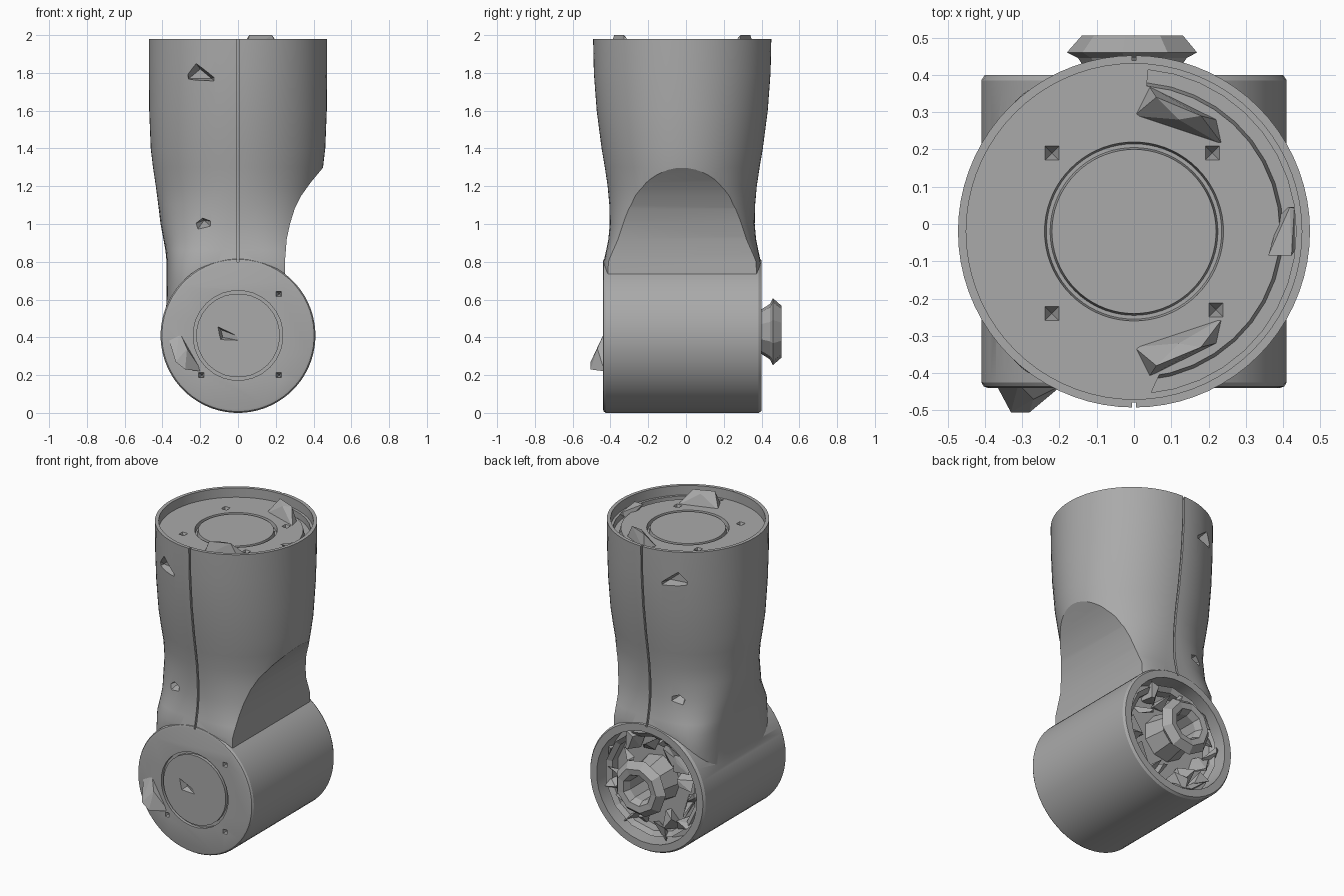
import bpy, bmesh, math, random
from mathutils import Vector

if "Cube" in bpy.data.objects:
    bpy.data.objects.remove(bpy.data.objects["Cube"])
random.seed(4)
AXLE_Z = 0.41
MID_Y = -0.02

grey = bpy.data.materials.new("plain grey")
grey.use_nodes = True
grey.diffuse_color = (0.4, 0.4, 0.4, 1)
grey.node_tree.nodes["Principled BSDF"].inputs["Base Color"].default_value = (0.4, 0.4, 0.4, 1)


def finish(name, bm):
    bmesh.ops.recalc_face_normals(bm, faces=bm.faces)
    mesh = bpy.data.meshes.new(name)
    bm.to_mesh(mesh)
    bm.free()
    mesh.materials.append(grey)
    obj = bpy.data.objects.new(name, mesh)
    bpy.context.collection.objects.link(obj)
    return obj


def loft(name, rings, closed=False):
    """Skin a list of equal-length point loops."""
    bm = bmesh.new()
    loops = [[bm.verts.new(p) for p in ring] for ring in rings]
    pairs = list(zip(loops, loops[1:]))
    if closed:
        pairs.append((loops[-1], loops[0]))
    else:
        bm.faces.new(loops[0])
        bm.faces.new(loops[-1])
    for a, b in pairs:
        for i in range(len(a)):
            j = (i + 1) % len(a)
            bm.faces.new((a[i], a[j], b[j], b[i]))
    return finish(name, bm)


def circle(r, y, sides, z):
    steps = [math.tau * (i + 0.5) / sides for i in range(sides)]
    return [(r * math.cos(t), y, z + r * math.sin(t)) for t in steps]


def revolve(name, profile, sides, closed=False, z=AXLE_Z):
    """Turn (radius, y) points around the axle."""
    return loft(name, [circle(r, y, sides, z) for r, y in profile], closed)


def oval(z, rx, ry, n, sides=72):
    pts = []
    for i in range(sides):
        c, s = math.cos(math.tau * i / sides), math.sin(math.tau * i / sides)
        pts.append((math.copysign(abs(c) ** (2 / n), c) * rx,
                    MID_Y + math.copysign(abs(s) ** (2 / n), s) * ry, z))
    return pts


def hull(name, points):
    bm = bmesh.new()
    for p in points:
        bm.verts.new(p)
    res = bmesh.ops.convex_hull(bm, input=bm.verts)
    loose = [v for v in bm.verts if not v.link_faces]
    bmesh.ops.delete(bm, geom=loose, context='VERTS')
    return finish(name, bm)


def shard(name, centre, size, count=7):
    """Angular broken lump filling a box."""
    c = Vector(centre)
    pts = []
    for _ in range(count):
        d = Vector([random.uniform(-1, 1) for _ in range(3)])
        d /= max(abs(v) for v in d)
        pts.append(c + Vector([a * b / 2 for a, b in zip(d, size)]))
    return hull(name, pts)


def boolean(target, tool, operation='DIFFERENCE'):
    mod = target.modifiers.new("bool", 'BOOLEAN')
    mod.object, mod.operation, mod.solver = tool, operation, 'EXACT'
    bpy.ops.object.select_all(action='DESELECT')
    bpy.context.view_layer.objects.active = target
    target.select_set(True)
    bpy.ops.object.modifier_apply(modifier=mod.name)
    bpy.data.objects.remove(tool)


# Upper sleeve: lofted sections from boxy neck to round mouth
sections = [(0.56, .38, .414, 4), (0.7, .378, .416, 4), (0.8, .378, .416, 3.8), (0.86, .384, .403, 3.2),
            (0.92, .395, .391, 2.7), (1.0, .41, .384, 2.4), (1.1, .422, .386, 2.1),
            (1.2, .435, .395, 2), (1.3, .45, .41, 2), (1.4, .462, .427, 2),
            (1.6, .47, .453, 2), (1.8, .472, .468, 2), (1.98, .472, .472, 2)]
mouth = [(1.98, .45), (1.92, .45), (1.92, .24), (1.895, .235), (1.895, .225), (1.92, .22)]
housing = loft("joint_housing", [oval(*s) for s in sections] + [oval(z, r, r, 2) for z, r in mouth])

# Curved scoop on the +x side
scoop_line = [(.25, .4), (.25, .82), (.258, .92), (.275, 1.0), (.3, 1.08), (.335, 1.15),
              (.385, 1.22), (.46, 1.31), (.49, 1.35), (.7, 1.35), (.7, .4)]
boolean(housing, loft("scoop_cutter", [[(x, y, z) for x, z in scoop_line] for y in (-.7, .7)]))

# Horizontal drum
drum = revolve("drum", [(.39, -.44), (.403, -.436), (.41, -.425), (.41, .385), (.4, .4)], 64)
boolean(housing, drum, 'UNION')

# Rear recess and front cap groove
boolean(housing, revolve("recess_cutter", [(.355, .27), (.355, .6)], 32))
groove = [(.222, -.5), (.238, -.5), (.238, -.42), (.222, -.42)]
boolean(housing, revolve("groove_cutter", groove, 28, True))

# Seams and pockets on both flanks of the sleeve
for side in (-1, 1):
    line = [(MID_Y + side * (s[2] + .05), s[0]) for s in sections[2:]]
    inner = [(MID_Y + side * (s[2] - .013), s[0]) for s in reversed(sections[2:])]
    strip = [[(x, y, z) for y, z in line + inner] for x in (-.006, .006)]
    boolean(housing, loft("seam_cutter", strip))
    upper = [(-.31, .6, 1.975), (-.28, .6, 1.75), (-.1, .6, 1.73), (-.1, .6, 1.79),
             (-.2, .37, 1.82), (-.14, .38, 1.77), (-.26, .36, 1.77)]
    lower = [(-.31, .5, .97), (-.27, .5, .89), (-.1, .5, .95), (-.1, .5, 1.01),
             (-.2, .5, 1.05), (-.18, .27, 1.02)]
    for pts in (upper, lower):
        boolean(housing, hull("pocket_cutter", [(x, MID_Y + side * d, z) for x, d, z in pts]))

# Fastener holes in the front cap and the mouth floor
for x, z in [(.21, .63), (.21, .2), (-.2, .2)]:
    pts = [(x + a * .03, -.5, z + b * .03) for a in (-1, 1) for b in (-1, 1)]
    boolean(housing, hull("hole_cutter", pts + [(x + .01, -.39, z)]))
for x, y in [(-.22, .19), (-.22, -.24), (.21, .19), (.22, -.23)]:
    pts = [(x + a * .03, y + b * .03, 1.95) for a in (-1, 1) for b in (-1, 1)]
    boolean(housing, hull("hole_cutter", pts + [(x, y, 1.87)]))
slot = [(x, -.5, z) for x, z in [(-.13, .48), (-.11, .37), (.12, .36)]]
boolean(housing, hull("slot_cutter", slot + [(-.09, -.4, .44), (-.08, -.4, .4)]))

# Curved channel in the mouth floor
arc = []
for i in range(19):
    t = math.radians(-85 + i * 170 / 18)
    arc.append([(r * math.cos(t), MID_Y + r * math.sin(t), z)
                for r, z in [(.385, 1.95), (.435, 1.95), (.435, 1.88), (.4, 1.88)]])
boolean(housing, loft("channel_cutter", arc))

bpy.ops.object.select_all(action='DESELECT')
housing.select_set(True)
bpy.context.view_layer.objects.active = housing
bpy.ops.object.shade_smooth_by_angle(angle=math.radians(28))

# Hollow hub standing out of the rear recess
hub = [(.08, .26), (.08, .46), (.1, .5), (.14, .505), (.18, .46), (.15, .445), (.12, .4), (.15, .26)]
revolve("rear_hub", hub, 9, True, z=.43)

# Broken gear lumps around the hub
for i in range(18):
    t = math.tau * i / 18
    r = .25 + .04 * (i % 2)
    shard(f"gear_lump_{i + 1}", (r * math.cos(t), .31, AXLE_Z + r * math.sin(t)), (.11, .12, .11))
revolve("recess_ring", [(.3, .26), (.3, .33), (.33, .35), (.33, .26)], 14, True)

# Lumps on the front cap and in the mouth
hull("front_lump", [(-.37, -.43, .4), (-.31, -.43, .43), (-.25, -.43, .24), (-.19, -.43, .22),
                    (-.33, -.505, .27), (-.28, -.505, .23), (-.27, -.47, .34)])
for name, side in (("mouth_lump_back", 1), ("mouth_lump_front", -1)):
    hull(name, [(x, MID_Y + side * d, z) for x, d, z in
                [(0, .31, 1.91), (.04, .39, 1.91), (.24, .23, 1.91), (.22, .3, 1.92),
                 (.06, .36, 2), (.18, .31, 2), (.12, .3, 1.99)]])
shard("mouth_lump_side", (.395, -.02, 1.92), (.07, .13, .06), 10)
